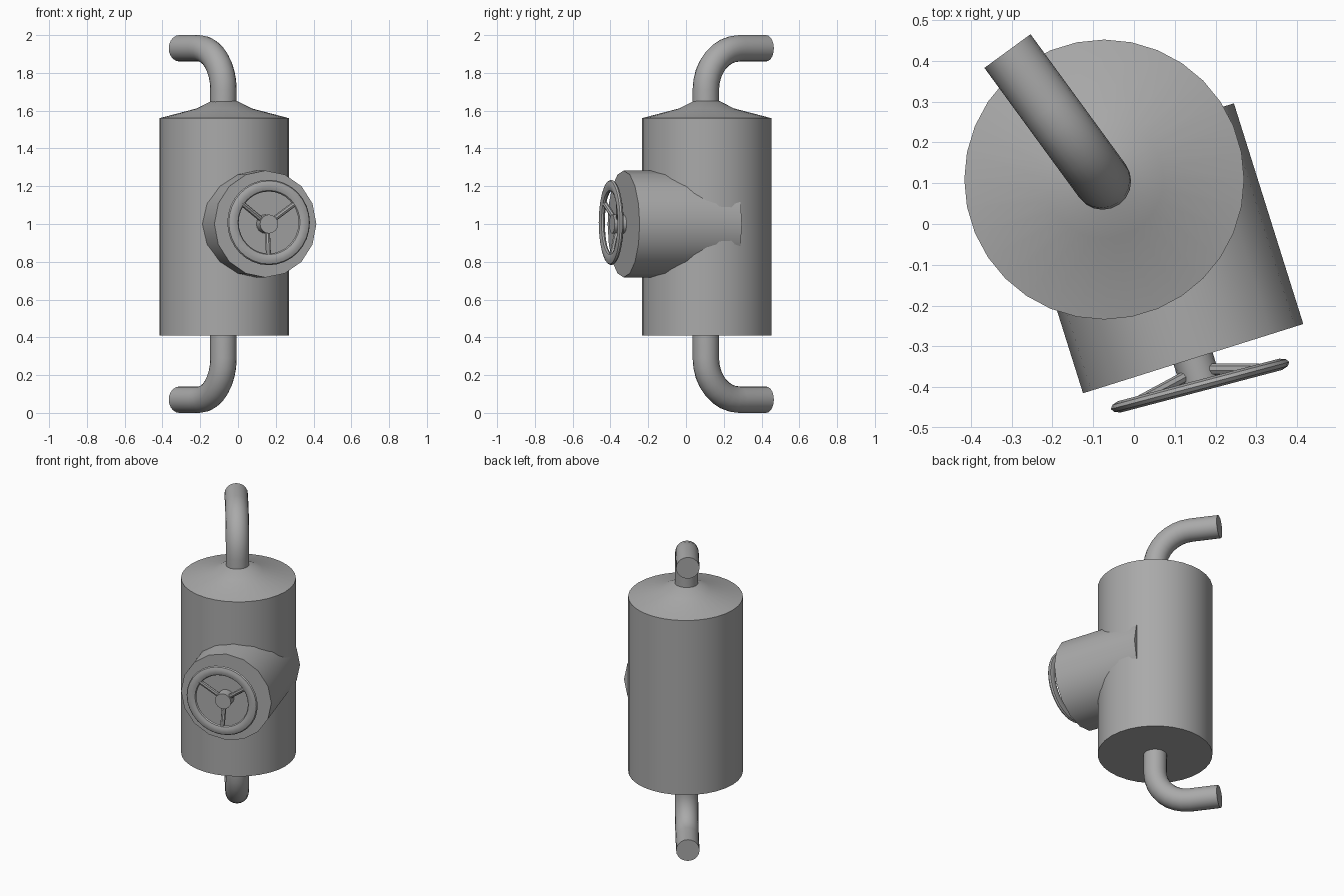
import bpy, bmesh, math
from mathutils import Vector, Matrix

if "Cube" in bpy.data.objects:
    bpy.data.objects.remove(bpy.data.objects["Cube"])

grey = bpy.data.materials.new("grey_metal")
grey.diffuse_color = (0.4, 0.4, 0.4, 1)
grey.use_nodes = True
grey.node_tree.nodes["Principled BSDF"].inputs["Base Color"].default_value = grey.diffuse_color
UP = Vector((0, 0, 1))


def finish(name, bm):
    bmesh.ops.recalc_face_normals(bm, faces=bm.faces)
    me = bpy.data.meshes.new(name)
    bm.to_mesh(me)
    bm.free()
    me.materials.append(grey)
    ob = bpy.data.objects.new(name, me)
    bpy.context.collection.objects.link(ob)
    bpy.ops.object.select_all(action='DESELECT')
    ob.select_set(True)
    bpy.context.view_layer.objects.active = ob
    bpy.ops.object.shade_smooth_by_angle(angle=math.radians(35))
    return ob


def skin(bm, rings, closed=False):
    """Join vertex rings with quads; cap both ends unless the rings loop round."""
    rings = [[bm.verts.new(p) for p in r] for r in rings]
    n = len(rings[0])
    pairs = list(zip(rings, rings[1:])) + ([(rings[-1], rings[0])] if closed else [])
    for a, b in pairs:
        for i in range(n):
            j = (i + 1) % n
            bm.faces.new((a[i], a[j], b[j], b[i]))
    if not closed:
        bm.faces.new(rings[0])
        bm.faces.new(rings[-1])


def lathe(name, profile, sides, matrix, closed=False):
    bm = bmesh.new()
    angles = [2 * math.pi * i / sides for i in range(sides)]
    skin(bm, [[matrix @ Vector((r * math.cos(t), r * math.sin(t), z)) for t in angles]
              for r, z in profile], closed)
    return finish(name, bm)


def frame(origin, axis, up=UP):
    """Matrix with local z along axis and local y close to up."""
    z = Vector(axis).normalized()
    x = up.cross(z).normalized()
    m = Matrix((x, z.cross(x), z)).transposed().to_4x4()
    return Matrix.Translation(origin) @ m


# Upright tank with a shallow domed lid
CX, CY = -0.073, 0.109
lathe("tank", [(0.343, 0.41), (0.343, 1.56), (0.145, 1.612), (0.07, 1.65)], 32,
      Matrix.Translation((CX, CY, 0)))

# Bent pipes above and below, both ending toward the back left
OUT = Vector((-0.59, 0.807, 0)).normalized()
SIDE = UP.cross(OUT)


def elbow(name, z_start, z_end, reach=0.395, bend=0.22, radius=0.07):
    s = 1 if z_end > z_start else -1
    path = [(0, z_start, 0)]
    for k in range(9):
        t = math.pi / 2 * k / 8
        path.append((bend * (1 - math.cos(t)), z_end - s * bend * (1 - math.sin(t)), t))
    path.append((reach, z_end, math.pi / 2))
    rings = []
    for d, z, t in path:
        c = Vector((CX - 0.004, CY - 0.004, z)) + OUT * d
        nrm = OUT * math.cos(t) - UP * (s * math.sin(t))
        rings.append([c + radius * (SIDE * math.cos(a) + nrm * math.sin(a))
                      for a in (2 * math.pi * i / 20 for i in range(20))])
    bm = bmesh.new()
    skin(bm, rings)
    return finish(name, bm)


elbow("top_pipe", 1.60, 1.93)
elbow("bottom_pipe", 0.45, 0.07)

# Horizontal valve drum cutting through the side of the tank
face_centre = Vector((0.145, -0.33, 1.0))
drum = frame(face_centre, (0.30, -0.954, 0))
lathe("valve_drum", [(0.283, -0.567), (0.283, 0)], 16, drum)
lathe("wheel_hub", [(0.05, -0.02), (0.05, 0.065)], 16, drum)

# Hand wheel: flattened ring, set at a slightly different angle from the drum
wheel = frame((0.162, -0.396, 1.008), (0.255, -0.967, 0))
section = [(0.195 + 0.031 * math.cos(a), 0.015 * math.sin(a))
           for a in (2 * math.pi * i / 10 for i in range(10))]
lathe("wheel_ring", section, 32, wheel, closed=True)

# Three spokes rising from the hub to the ring
for i, deg in enumerate((35, 145, 270)):
    t = math.radians(deg)
    d = Vector((math.cos(t), math.sin(t), 0))
    a = drum @ (d * 0.03 + Vector((0, 0, 0.035)))
    b = wheel @ (d * 0.19)
    lathe(f"wheel_spoke_{i + 1}", [(0.014, 0), (0.014, (b - a).length)], 8,
          frame(a, b - a, Vector((0.3, -0.95, 0))))
